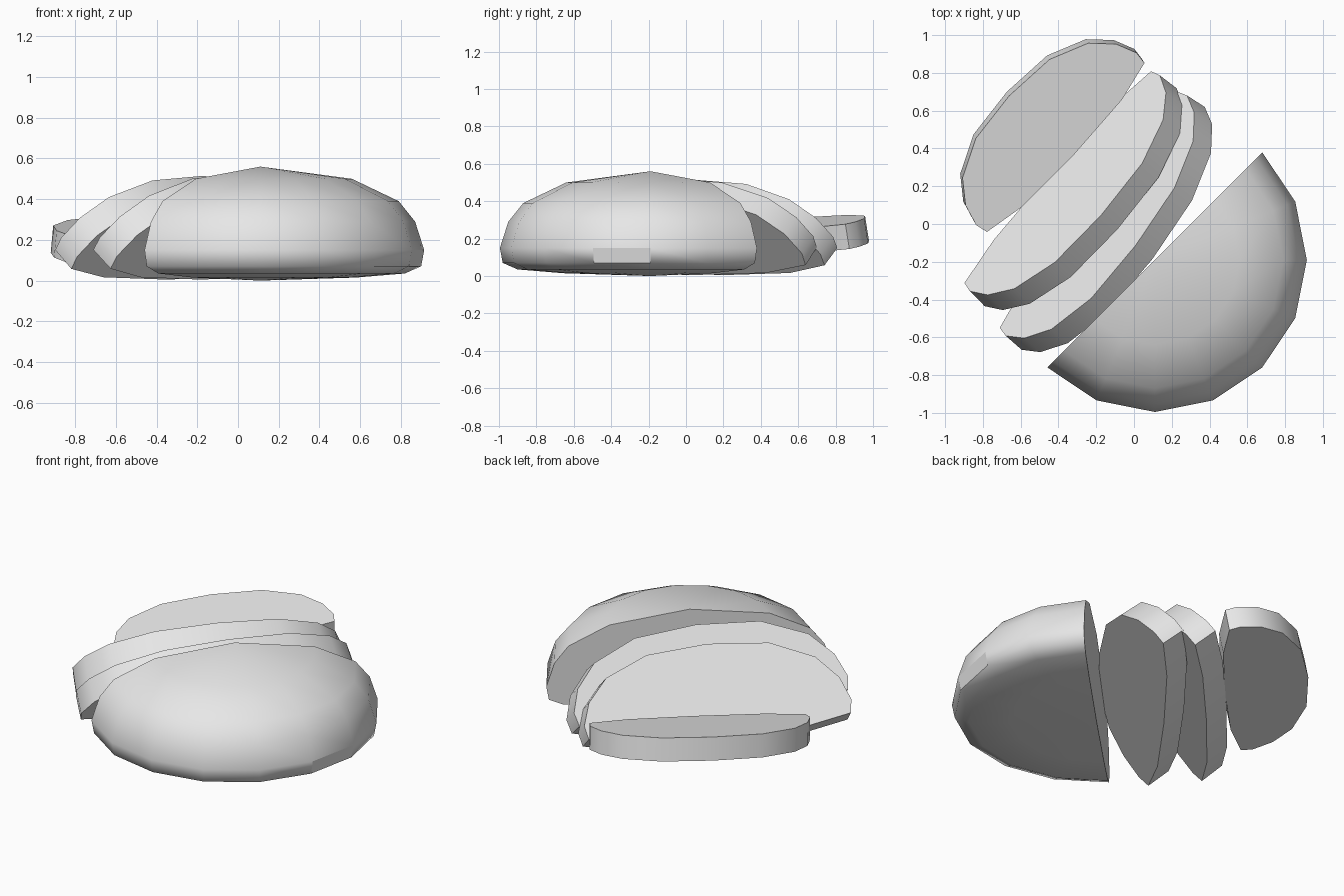
import bpy, bmesh
from math import radians, pi
from mathutils import Matrix, Vector

cube = bpy.data.objects.get("Cube")
if cube:
    bpy.data.objects.remove(cube, do_unlink=True)

grey = bpy.data.materials.new("plain_grey")
grey.use_nodes = True
grey.diffuse_color = (0.8, 0.8, 0.8, 1)
grey.node_tree.nodes["Principled BSDF"].inputs["Base Color"].default_value = (0.8, 0.8, 0.8, 1)

# Half outline of the bread, bottom centre to top centre (radius, height)
LOAF = [(0, 0), (.47, .015), (.71, .035), (.79, .07), (.805, .15),
        (.76, .29), (.68, .39), (.45, .5), (0, .56)]
SLICE = [(0, 0), (.5, .015), (.79, .07), (.805, .15), (.755, .285),
         (.63, .42), (.37, .53), (0, .56)]


def finish(name, bm, matrix, smooth_angle):
    bmesh.ops.recalc_face_normals(bm, faces=bm.faces)
    mesh = bpy.data.meshes.new(name)
    bm.to_mesh(mesh)
    bm.free()
    mesh.materials.append(grey)
    obj = bpy.data.objects.new(name, mesh)
    obj.matrix_world = matrix
    bpy.context.collection.objects.link(obj)
    bpy.ops.object.select_all(action='DESELECT')
    obj.select_set(True)
    bpy.context.view_layer.objects.active = obj
    bpy.ops.object.shade_smooth_by_angle(angle=radians(smooth_angle))
    return obj


def half_loaf(name, location, heading):
    """Outline spun through a half turn and closed with one flat cut face."""
    bm = bmesh.new()
    verts = [bm.verts.new((r, 0, z)) for r, z in LOAF]
    edges = [bm.edges.new(pair) for pair in zip(verts, verts[1:])]
    bmesh.ops.spin(bm, geom=verts + edges, cent=(0, 0, 0), axis=(0, 0, 1),
                   angle=-pi, steps=8)
    bmesh.ops.remove_doubles(bm, verts=bm.verts, dist=0.0005)
    bmesh.ops.holes_fill(bm, edges=[e for e in bm.edges if e.is_boundary], sides=0)
    matrix = Matrix.Translation(location) @ Matrix.Rotation(radians(heading), 4, 'Z')
    return finish(name, bm, matrix, 75)


def slice_of_bread(name, width, height, thick, location, heading, lean, roll=0, taper=1):
    """Bread outline extruded to a slab, then leaned over."""
    half = [(x * width, z * height) for x, z in SLICE]
    outline = half + [(-x, z) for x, z in half[-2:0:-1]]
    bm = bmesh.new()
    inner = [bm.verts.new((x, 0, z)) for x, z in outline]
    outer = [bm.verts.new((x * taper, thick, z * taper)) for x, z in outline]
    bm.faces.new(inner)
    bm.faces.new(outer)
    for i in range(len(outline)):
        j = (i + 1) % len(outline)
        bm.faces.new((inner[i], inner[j], outer[j], outer[i]))
    matrix = (Matrix.Translation(location)
              @ Matrix.Rotation(radians(heading), 4, 'Z')
              @ Matrix.Rotation(radians(roll), 4, 'Y')
              @ Matrix.Rotation(radians(lean), 4, 'X'))
    return finish(name, bm, matrix, 40)


loaf = half_loaf("half_loaf", (.11, -.19, 0), 45)

# One small flat facet on the crust beside the lower rim
for face in loaf.data.polygons:
    c = loaf.matrix_world @ face.center
    if c.x > .8 and -.5 < c.y < -.2 and .08 < c.z < .15:
        face.use_smooth = False

slice_of_bread("first_slice", 1, 1, .145, (-.187, .035, .005), 53, 40, taper=.99)
slice_of_bread("second_slice", .955, .98, .145, (-.353, .204, .005), 48.6, 40, taper=.99)
slice_of_bread("fallen_slice", .775, .84, .135, (-.319, .366, .235), 47, -80, roll=-3)
